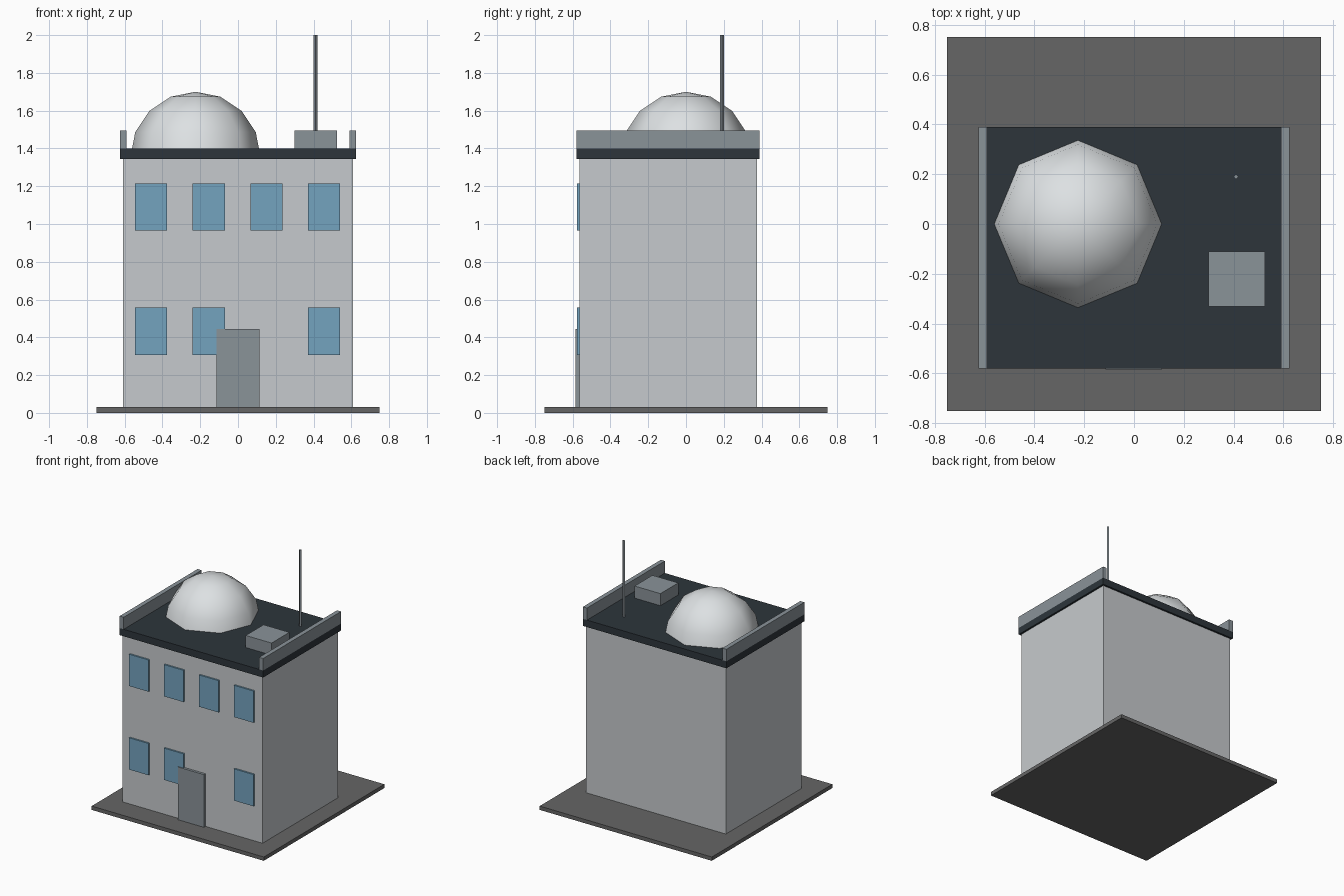
import bpy
import bmesh
from math import radians

cube = bpy.data.objects.get("Cube")
if cube:
    bpy.data.objects.remove(cube, do_unlink=True)


def material(name, *srgb):
    """Flat material from 0-255 display values, stored as linear."""
    linear = [((c / 255 + 0.055) / 1.055) ** 2.4 for c in srgb] + [1]
    mat = bpy.data.materials.new(name)
    mat.use_nodes = True
    mat.diffuse_color = linear
    mat.node_tree.nodes["Principled BSDF"].inputs["Base Color"].default_value = linear
    return mat


def finish(name, bm, mat):
    mesh = bpy.data.meshes.new(name)
    bm.to_mesh(mesh)
    bm.free()
    mesh.materials.append(mat)
    obj = bpy.data.objects.new(name, mesh)
    bpy.context.collection.objects.link(obj)
    return obj


def box(name, mat, x, y, z):
    """Box from (low, high) ranges on each axis."""
    bm = bmesh.new()
    bmesh.ops.create_cube(bm, size=1)
    for v in bm.verts:
        v.co = [lo + (hi - lo) * (c + 0.5) for c, (lo, hi) in zip(v.co, (x, y, z))]
    return finish(name, bm, mat)


wall = material("wall grey", 198, 202, 205)
paving = material("paving grey", 102, 102, 102)
roofing = material("dark slate", 45, 53, 59)
trim = material("trim grey", 138, 147, 153)
glass = material("window blue", 116, 163, 191)
pale = material("dome white", 221, 225, 227)

# Plot and building
GROUND, EAVE, ROOF, RAIL = 0.03, 1.345, 1.4, 1.495
FRONT = -0.565
box("ground_slab", paving, (-0.75, 0.75), (-0.75, 0.75), (0, GROUND))
box("building_body", wall, (-0.61, 0.61), (FRONT, 0.375), (GROUND, EAVE))
box("roof_slab", roofing, (-0.625, 0.625), (-0.58, 0.39), (EAVE, ROOF))

# Side parapets
for side, x in (("left", (0.59, 0.625)), ("right", (-0.625, -0.59))):
    box(f"parapet_{side}", trim, x, (-0.58, 0.39), (ROOF, RAIL))

# Front windows; one bay is left blank on the ground floor
for floor, z in (("lower", 0.307), ("upper", 0.965)):
    for bay in range(4):
        if floor == "lower" and bay == 2:
            continue
        x = -0.46 + 0.305 * bay
        box(f"window_{floor}_{bay + 1}", glass, (x - 0.085, x + 0.085),
            (FRONT - 0.013, FRONT + 0.005), (z, z + 0.25))

# Front door
box("door", trim, (-0.115, 0.113), (FRONT - 0.02, FRONT + 0.005), (GROUND, 0.445))

# Roof unit
box("roof_unit", trim, (0.3, 0.525), (-0.332, -0.11), (ROOF, RAIL))

# Antenna: thin four-sided mast
bm = bmesh.new()
bmesh.ops.create_cone(bm, cap_ends=True, segments=4, radius1=0.01, radius2=0.01, depth=0.6)
mast = finish("antenna", bm, trim)
mast.location = (0.41, 0.19, ROOF + 0.3)

# Dome: smooth eight-sided sphere sunk into the roof
bm = bmesh.new()
bmesh.ops.create_uvsphere(bm, u_segments=8, v_segments=8, radius=0.345)
bmesh.ops.delete(bm, geom=[v for v in bm.verts if v.co.z < -0.01], context="VERTS")
for face in bm.faces:
    face.smooth = True
dome = finish("dome", bm, pale)
dome.location = (-0.225, 0, 1.355)
